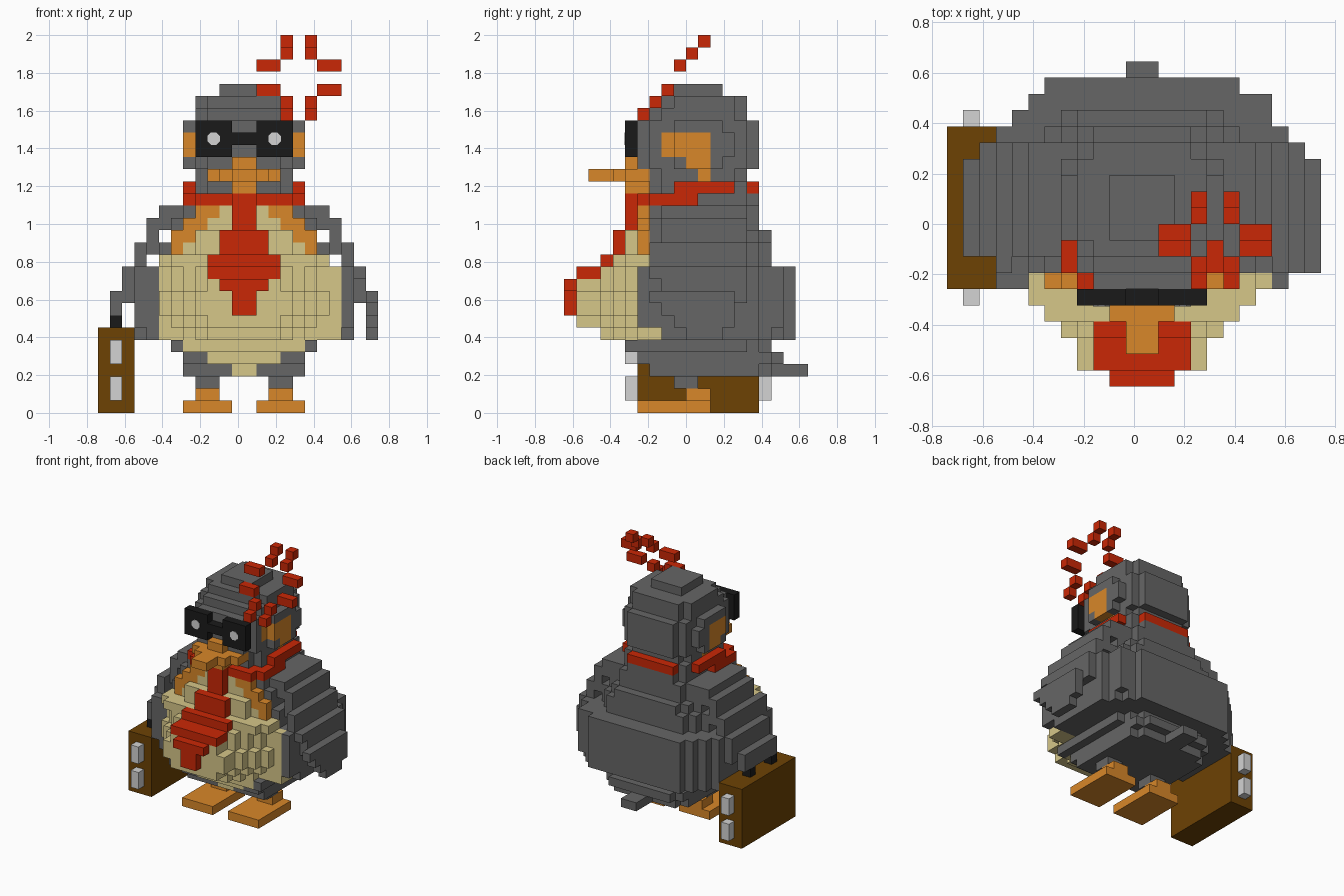
import bpy, bmesh, math
from mathutils import Matrix, Vector

V = 2 / 31                      # size of one block
MID = 12                        # column of the bird's own symmetry plane

if "Cube" in bpy.data.objects:
    bpy.data.objects.remove(bpy.data.objects["Cube"])


def lin(c):
    c /= 255
    return c / 12.92 if c < 0.04 else ((c + 0.055) / 1.055) ** 2.4


def material(name, *rgb):
    m = bpy.data.materials.new(name)
    m.use_nodes = True
    col = [lin(c) for c in rgb] + [1]
    m.diffuse_color = col
    m.node_tree.nodes["Principled BSDF"].inputs["Base Color"].default_value = col
    return m


GREY = material("grey_feathers", 102, 102, 102)
CREAM = material("cream_belly", 214, 199, 137)
ORANGE = material("orange_skin", 216, 135, 41)
RED = material("red_cloth", 202, 39, 6)
BROWN = material("brown_leather", 109, 66, 4)
BLACK = material("black_plastic", 26, 26, 26)
SILVER = material("silver_metal", 211, 211, 211)


def box(i0, i1, j0, j1, k0, k1):
    return {(i, j, k) for i in range(i0, i1) for j in range(j0, j1) for k in range(k0, k1)}


def mid_box(half, j0, j1, k0, k1):
    return box(MID - half, MID + half, j0, j1, k0, k1)


def mirrored(cells):
    return cells | {(2 * MID - 1 - i, j, k) for i, j, k in cells}


def point(c):
    return Vector(((c[0] - 11.5) * V, (c[1] - 10) * V, c[2] * V))


def blocks(name, cells, mats, rule=lambda i, j, k: 0):
    """Make the outer skin of a set of grid cells, coloured by a rule."""
    bm, verts = bmesh.new(), {}
    for c in cells:
        for axis in range(3):
            for side in (0, 1):
                n = list(c)
                n[axis] += 2 * side - 1
                if tuple(n) in cells:
                    continue
                a, b = (axis + 1) % 3, (axis + 2) % 3
                loop = []
                for da, db in ((0, 0), (1, 0), (1, 1), (0, 1)):
                    p = list(c)
                    p[axis] += side
                    p[a] += da
                    p[b] += db
                    p = tuple(p)
                    if p not in verts:
                        verts[p] = bm.verts.new(point(p))
                    loop.append(verts[p])
                f = bm.faces.new(loop if side else loop[::-1])
                f.material_index = rule(*c)
    me = bpy.data.meshes.new(name)
    bm.to_mesh(me)
    bm.free()
    for m in mats:
        me.materials.append(m)
    bpy.context.collection.objects.link(bpy.data.objects.new(name, me))


# Body: layers (bottom, top, half width, front, back) with rounded front and back
def body_width(half, j, j1, k):
    back = half - max(0, half // 3 - (j1 - 1 - j))
    front = half
    if k > 12 and j < 7:
        front = min(6, 20 - k) if j == 6 else 4
    elif j < 6:
        front = max(4, j + 2) - (2 if k == 6 else k in (7, 10, 11))
    elif k == 6 and j < 8:
        front = 8
    return min(half, front, back)


body = set()
for k0, k1, half, j0, j1 in ((3, 4, 5, 7, 17), (4, 5, 5, 6, 18), (5, 6, 6, 5, 17),
                             (6, 7, 9, 3, 19), (7, 11, 9, 1, 19), (11, 12, 9, 3, 19),
                             (12, 13, 7, 4, 17), (13, 14, 7, 5, 17), (14, 15, 6, 5, 17),
                             (15, 16, 6, 6, 16), (16, 17, 5, 6, 16), (17, 18, 4, 10, 16)):
    for k in range(k0, k1):
        for j in range(j0, j1):
            body |= mid_box(body_width(half, j, j1, k), j, j + 1, k, k + 1)
# One extra column on the left of the back
body |= box(19, 20, 17, 18, 7, 12)


def body_colour(i, j, k):
    s = abs(i + 0.5 - MID)
    if k < 6:
        return int(j < 8 and s < 2 * k - 5)
    if j > 7 or (j == 7 and k > 6):
        return 0
    if k < 13:
        return int(-7 <= i - MID < 8)
    return 1 if s < min(5, 18 - k) else 2


blocks("body", body, [GREY, CREAM, ORANGE], body_colour)
blocks("tail", mid_box(1, 17, 20, 3, 4), [GREY])

# Wings: stepped slats falling away from the shoulders
shoulder = (box(17, 19, 8, 15, 15, 17) | box(19, 20, 8, 15, 13, 16)
            | box(20, 21, 7, 15, 11, 14))
blocks("shoulders", mirrored(shoulder), [GREY])
left_wing = box(21, 22, 7, 15, 11, 12) | box(21, 22, 8, 15, 9, 11)
for k, j0, j1 in ((9, 7, 14), (8, 8, 14), (7, 9, 14), (6, 10, 13)):
    left_wing |= box(22, 23, j0, j1, k, k + 1)
blocks("left_wing", left_wing, [GREY])
blocks("right_wing", box(2, 3, 8, 15, 9, 12) | box(1, 2, 8, 14, 8, 10), [GREY])

# Legs and feet
blocks("thighs", mirrored(box(14, 16, 9, 11, 2, 3)), [GREY])
blocks("feet", mirrored(box(13, 17, 6, 12, 0, 1) | box(14, 16, 10, 12, 1, 2)), [ORANGE])

# Head with orange cheek patches
head = set()
for part in ((4, 8, 15, 18, 19), (3, 7, 15, 18, 20), (4, 8, 14, 19, 20), (5, 9, 13, 20, 24),
             (5, 13, 14, 21, 23), (4, 7, 15, 20, 24), (3, 6, 16, 20, 24), (4, 8, 14, 24, 25),
             (3, 7, 15, 24, 25), (4, 9, 14, 25, 26), (3, 8, 15, 25, 26), (2, 9, 13, 26, 27)):
    head |= mid_box(*part)


def head_colour(i, j, k):
    if abs(i + 0.5 - MID) < 3:
        return 0
    patch = (k in (21, 22) and 8 <= j < 12) or (k == 20 and j in (10, 11)) or (k == 19 and j == 11)
    return int(patch)


blocks("head", head, [GREY, ORANGE], head_colour)
blocks("beak", mid_box(1, 2, 4, 19, 20) | mid_box(2, 4, 5, 19, 20)
       | mid_box(3, 5, 7, 19, 20) | mid_box(1, 5, 7, 18, 21), [ORANGE])

# Glasses with a round glint on each lens
blocks("glasses", mirrored(box(13, 16, 5, 6, 21, 24)) | mid_box(1, 5, 6, 22, 23), [BLACK])
bm = bmesh.new()
for s in (-1, 1):
    centre = point((MID + 2.5 * s, 5, 22.5))
    bmesh.ops.create_cone(bm, cap_ends=True, segments=8, radius1=0.036, radius2=0.036, depth=0.008,
                          matrix=Matrix.Translation(centre) @ Matrix.Rotation(math.pi / 2, 4, "X")
                          @ Matrix.Rotation(math.pi / 8, 4, "Z"))
me = bpy.data.meshes.new("lens_glints")
bm.to_mesh(me)
bm.free()
me.materials.append(SILVER)
bpy.context.collection.objects.link(bpy.data.objects.new("lens_glints", me))

# Collar and necktie
blocks("collar", mid_box(5, 7, 11, 17, 18) | mid_box(4, 6, 7, 17, 18)
       | mid_box(5, 9, 14, 18, 19) | mid_box(3, 15, 16, 18, 19), [RED])
tie = set()
for part in ((1, 0, 1, 8, 10), (2, 0, 1, 10, 11), (3, 1, 3, 11, 12),
             (3, 3, 4, 12, 13), (2, 4, 5, 13, 15), (1, 5, 6, 15, 18)):
    tie |= mid_box(*part)
blocks("necktie", tie, [RED])

# Floating anger mark on a slanted plane
mark = set()
for j, k in ((6, 24), (7, 25), (10, 29), (11, 30)):
    for i in (15, 17):
        mark |= box(i, i + 1, j, j + 1, k, k + 1)
for j, k in ((8, 26), (9, 28)):
    for i in (13, 18):
        mark |= box(i, i + 2, j, j + 1, k, k + 1)
blocks("anger_mark", mark, [RED])

# Briefcase with handle and latches
blocks("briefcase", box(0, 3, 6, 16, 0, 7), [BROWN])
blocks("case_handle", box(1, 2, 8, 9, 7, 8) | box(1, 2, 12, 13, 7, 8), [BLACK])
latches = set()
for j in (5, 16):
    for k in (1, 4):
        latches |= box(1, 2, j, j + 1, k, k + 2)
blocks("case_latches", latches, [SILVER])
